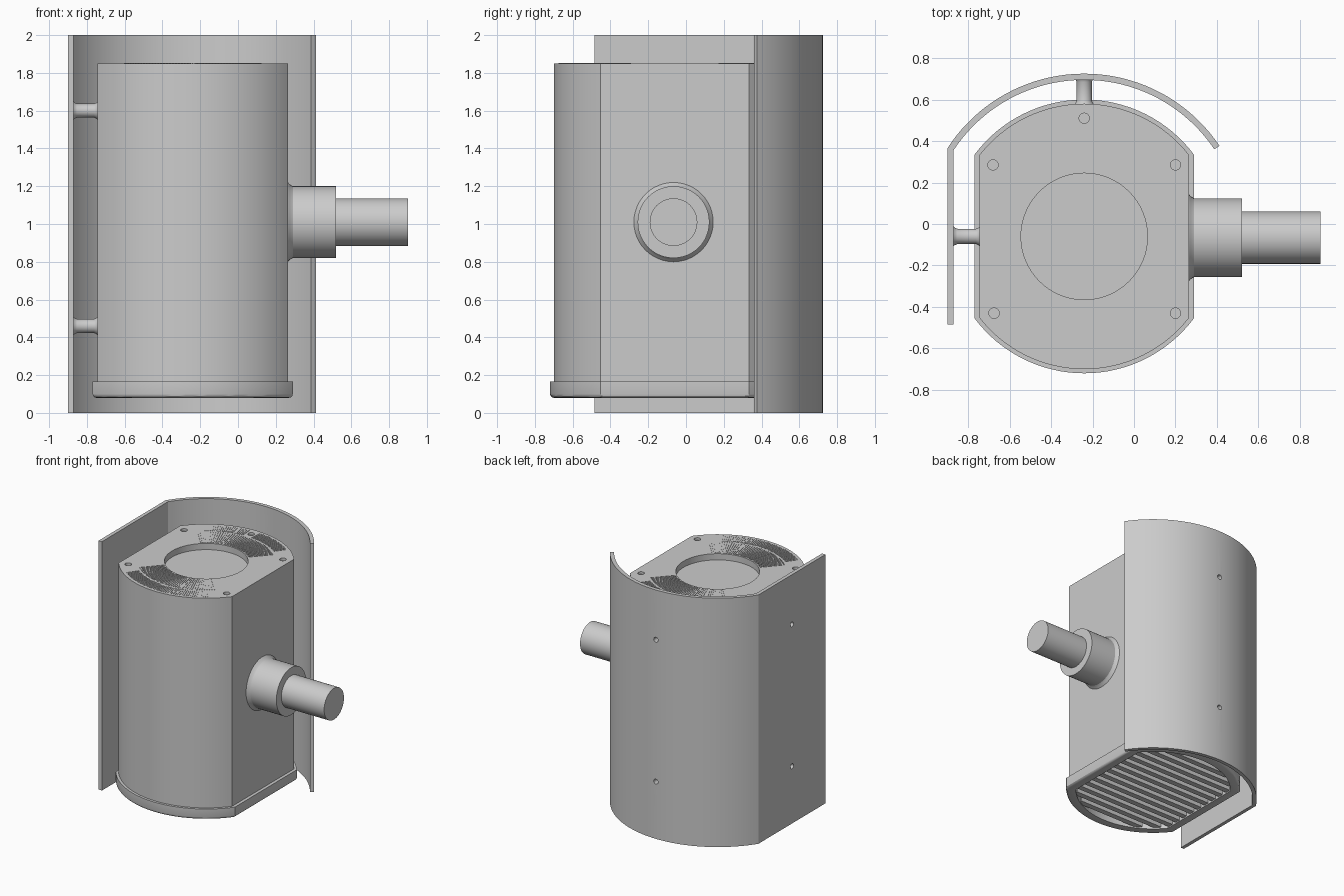
import bpy, bmesh
from math import sin, cos, asin, sqrt, pi, radians
from mathutils import Matrix, Vector

if "Cube" in bpy.data.objects:
    bpy.data.objects.remove(bpy.data.objects["Cube"])

GREY = (0.6, 0.6, 0.6, 1)
metal = bpy.data.materials.new("grey metal")
metal.use_nodes = True
metal.diffuse_color = GREY
metal.node_tree.nodes["Principled BSDF"].inputs["Base Color"].default_value = GREY

CX, CY = -0.24, -0.06          # axis of the housing
TOP = 1.85
STRUT_Z = (0.46, 1.6)


def finish(name, bm, smooth=True):
    bmesh.ops.recalc_face_normals(bm, faces=bm.faces)
    mesh = bpy.data.meshes.new(name)
    bm.to_mesh(mesh)
    bm.free()
    mesh.materials.append(metal)
    obj = bpy.data.objects.new(name, mesh)
    bpy.context.collection.objects.link(obj)
    if smooth:
        shade(obj)
    return obj


def shade(obj):
    bpy.ops.object.select_all(action='DESELECT')
    obj.select_set(True)
    bpy.context.view_layer.objects.active = obj
    bpy.ops.object.shade_smooth_by_angle(angle=radians(30))


def cut(obj, cutter):
    mod = obj.modifiers.new("cut", 'BOOLEAN')
    mod.object, mod.operation, mod.solver = cutter, 'DIFFERENCE', 'EXACT'
    bpy.context.view_layer.objects.active = obj
    bpy.ops.object.modifier_apply(modifier=mod.name)
    shade(obj)


def remove(obj):
    bpy.data.objects.remove(obj)


def prism(points, z0, z1):
    bm = bmesh.new()
    base = bm.faces.new([bm.verts.new((x, y, z0)) for x, y in points])
    up = bmesh.ops.extrude_face_region(bm, geom=[base], use_keep_orig=True)
    verts = [v for v in up["geom"] if isinstance(v, bmesh.types.BMVert)]
    bmesh.ops.translate(bm, verts=verts, vec=(0, 0, z1 - z0))
    return bm


def arc(radius, start, end, steps=32):
    angles = [start + (end - start) * i / steps for i in range(steps + 1)]
    return [(CX + radius * cos(a), CY + radius * sin(a)) for a in angles]


def outline(half_width, radius):
    # circle with its two sides cut flat
    a = asin(half_width / radius)
    return arc(radius, pi/2 - a, pi/2 + a) + arc(radius, 3*pi/2 - a, 3*pi/2 + a)


def lathe(name, profile, origin, direction, steps=40):
    # profile of (distance along axis, radius), capped on the axis
    bm = bmesh.new()
    rows = [(profile[0][0], 0)] + profile + [(profile[-1][0], 0)]
    verts = [bm.verts.new((r, 0, d)) for d, r in rows]
    edges = [bm.edges.new(pair) for pair in zip(verts, verts[1:])]
    bmesh.ops.spin(bm, geom=verts + edges, axis=(0, 0, 1), cent=(0, 0, 0),
                   angle=2*pi, steps=steps, use_duplicate=False)
    bmesh.ops.remove_doubles(bm, verts=bm.verts, dist=1e-5)
    turn = Vector((0, 0, 1)).rotation_difference(Vector(direction)).to_matrix().to_4x4()
    bm.transform(Matrix.Translation(origin) @ turn)
    return finish(name, bm)


def box(bm, centre, size, turn=0):
    bmesh.ops.create_cube(bm, size=1, matrix=Matrix.Translation(centre)
                          @ Matrix.Rotation(turn, 4, 'Z') @ Matrix.Diagonal((*size, 1)))


# Housing with shallow fan well and screw holes in its top
housing = finish("housing", prism(outline(0.505, 0.64), 0.165, TOP))
well = lathe("well_cutter", [(0, 0.305), (0.2, 0.305)], (CX, CY, TOP - 0.05), (0, 0, 1), 64)
cut(housing, well)
remove(well)
for x, y in ((-0.68, 0.285), (0.2, 0.285), (-0.24, 0.51), (0.2, -0.43), (-0.675, -0.43)):
    hole = lathe("hole_cutter", [(0, 0.025), (0.1, 0.025)], (x, y, TOP - 0.02), (0, 0, 1), 16)
    cut(housing, hole)
    remove(hole)

# Fine radial ribs on the top
bm = bmesh.new()
for inner, outer, spread, count in ((0.315, 0.5, 42, 40), (0.52, 0.615, 36, 48)):
    for side in (1, -1):
        for i in range(count + 1):
            off = radians(spread) * (2 * i / count - 1)
            if side > 0 and inner > 0.5 and abs(off) < 0.07:
                continue
            a = side * pi/2 + off
            mid = (inner + outer) / 2
            box(bm, (CX + mid * cos(a), CY + mid * sin(a), TOP),
                (outer - inner, 0.006, 0.006), a)
finish("top_ribs", bm, False)

# Base rim, rounded below and hollowed for the grille
bm = prism(outline(0.53, 0.66), 0.08, 0.165)
low = [e for e in bm.edges if all(v.co.z < 0.09 for v in e.verts)]
bmesh.ops.bevel(bm, geom=low, offset=0.02, segments=3, profile=0.5, affect='EDGES')
base = finish("base_rim", bm)
hollow = finish("hollow_cutter", prism(outline(0.455, 0.585), 0.0, 0.15))
cut(base, hollow)
remove(hollow)

# Grille slats across the base opening
bm = bmesh.new()
slats = 13
for i in range(slats):
    y = 1.1 * ((i + 0.5) / slats - 0.5)
    half = min(0.455, sqrt(0.585**2 - y**2)) + 0.01
    box(bm, (CX, CY + y, 0.115), (2 * half, 0.045, 0.05))
finish("grille_slats", bm, False)

# Wraparound shield: curved back and flat left panel
R_OUT, R_IN = 0.785, 0.755
tip = radians(33.8)
path = arc(R_OUT, tip, pi - asin(0.425 / R_OUT), 40) + [(-0.9, -0.485), (-0.87, -0.485)]
path += arc(R_IN, pi - asin(0.414 / R_IN), tip, 40)
shield = finish("shield", prism(path, 0, 2))

# Flared struts holding the shield, each with a screw bore from outside
flare = [(-0.01, 0.055), (0, 0.05), (0.008, 0.042), (0.02, 0.037),
         (0.11, 0.037), (0.122, 0.042), (0.13, 0.05), (0.14, 0.055)]
for z in STRUT_Z:
    for name, start, way in (("side_strut", (-0.742, CY, z), (-1, 0, 0)),
                             ("back_strut", (CX, 0.575, z), (0, 1, 0))):
        strut = lathe(name, flare, start, way, 24)
        bore = lathe("bore_cutter", [(0.06, 0.02), (0.3, 0.02)], start, way, 16)
        cut(strut, bore)
        cut(shield, bore)
        remove(bore)

# Side pipe with filleted collar
lathe("pipe", [(-0.01, 0.215), (0, 0.21), (0.008, 0.2), (0.025, 0.19), (0.255, 0.19),
               (0.255, 0.126), (0.635, 0.126)], (0.265, -0.066, 1.01), (1, 0, 0), 48)
